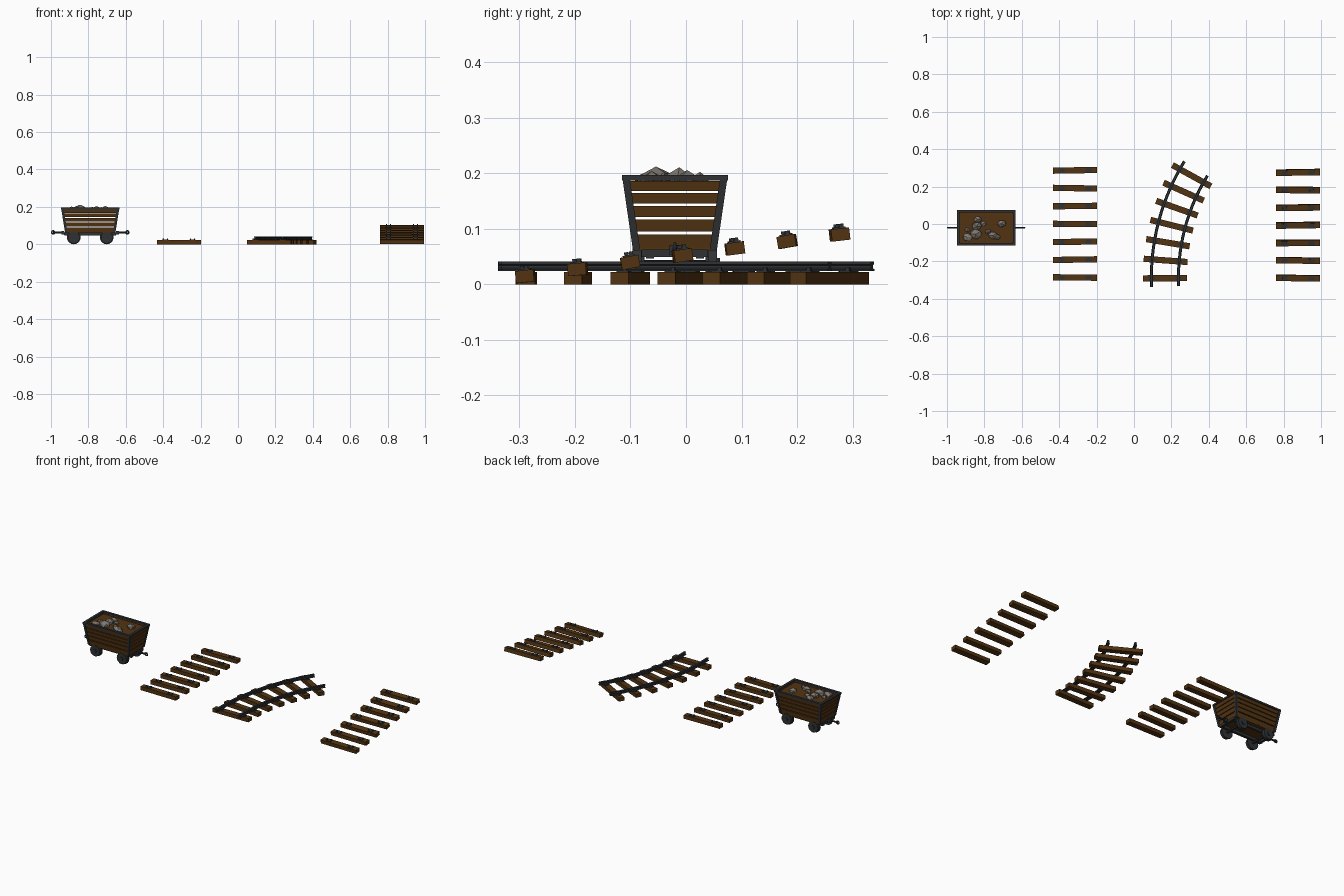
import bpy, bmesh, math, random
from mathutils import Matrix, Vector

if "Cube" in bpy.data.objects:
    bpy.data.objects.remove(bpy.data.objects["Cube"])

random.seed(4)


def material(name, rgb):
    m = bpy.data.materials.new(name)
    m.diffuse_color = (*rgb, 1)
    m.use_nodes = True
    m.node_tree.nodes["Principled BSDF"].inputs["Base Color"].default_value = m.diffuse_color
    return m


WOOD = material("brown wood", (0.085, 0.034, 0.006))
IRON = material("dark iron", (0.028, 0.031, 0.034))
STONE = material("grey stone", (0.21, 0.185, 0.16))


def finish(name, bm, mat, matrix=None):
    bmesh.ops.recalc_face_normals(bm, faces=bm.faces)
    me = bpy.data.meshes.new(name)
    bm.to_mesh(me)
    bm.free()
    me.materials.append(mat)
    ob = bpy.data.objects.new(name, me)
    bpy.context.collection.objects.link(ob)
    if matrix:
        ob.matrix_world = matrix
    return ob


def hexa(name, bottom, top, mat, matrix=None):
    """Six-sided block between two quads."""
    bm = bmesh.new()
    b = [bm.verts.new(p) for p in bottom]
    t = [bm.verts.new(p) for p in top]
    bm.faces.new(b)
    bm.faces.new(t)
    for i in range(4):
        j = (i + 1) % 4
        bm.faces.new((b[i], b[j], t[j], t[i]))
    return finish(name, bm, mat, matrix)


def rect(x0, x1, y0, y1, z):
    return [(x0, y0, z), (x1, y0, z), (x1, y1, z), (x0, y1, z)]


def box(name, c, s, mat, matrix=None):
    r = (c[0] - s[0] / 2, c[0] + s[0] / 2, c[1] - s[1] / 2, c[1] + s[1] / 2)
    return hexa(name, rect(*r, c[2] - s[2] / 2), rect(*r, c[2] + s[2] / 2), mat, matrix)


def rod(name, c, radius, length, axis, mat, sides, matrix):
    bm = bmesh.new()
    bmesh.ops.create_cone(bm, cap_ends=True, segments=sides, radius1=radius,
                          radius2=radius, depth=length)
    turn = Matrix.Rotation(math.pi / 2, 4, 'X' if axis == 'Y' else 'Y')
    bmesh.ops.transform(bm, matrix=Matrix.Translation(c) @ turn, verts=bm.verts)
    return finish(name, bm, mat, matrix)


# ---------------- mine cart ----------------
CART = Matrix.Translation((-0.79, -0.02, 0))


def hx(z):
    return 0.132 + (z - 0.065) / 0.13 * 0.021


def hy(z):
    return 0.073 + (z - 0.065) / 0.13 * 0.019


# plank walls, with open gaps between the boards
T = 0.008
for z0, z1 in ((0.066, 0.090), (0.095, 0.117), (0.121, 0.141), (0.145, 0.164), (0.168, 0.186)):
    for s in (-1, 1):
        hexa("side_plank", *[rect(-hx(z), hx(z), s * (hy(z) - T), s * hy(z), z) for z in (z0, z1)], WOOD, CART)
        hexa("end_plank", *[rect(s * (hx(z) - T), s * hx(z), T - hy(z), hy(z) - T, z) for z in (z0, z1)], WOOD, CART)

# iron corner posts
for sx in (-1, 1):
    for sy in (-1, 1):
        hexa("corner_post", *[rect(sx * (hx(z) - 0.010), sx * (hx(z) + 0.003),
                                   sy * (hy(z) - 0.010), sy * (hy(z) + 0.003), z)
                              for z in (0.062, 0.192)], IRON, CART)

# rim, floor and load bed
for s in (-1, 1):
    box("rim_side", (0, s * 0.0885, 0.192), (0.312, 0.014, 0.010), IRON, CART)
    box("rim_end", (s * 0.149, 0, 0.192), (0.014, 0.164, 0.010), IRON, CART)
box("cart_floor", (0, 0, 0.063), (0.264, 0.146, 0.006), WOOD, CART)
box("load_bed", (0, 0, 0.180), (0.286, 0.166, 0.004), WOOD, CART)

# underframe, axles and wheels
for s in (-1, 1):
    box("frame_beam", (0, s * 0.045, 0.054), (0.276, 0.014, 0.016), IRON, CART)
    box("buffer_beam", (s * 0.132, 0, 0.056), (0.014, 0.12, 0.014), IRON, CART)
    rod("axle", (s * 0.088, 0, 0.037), 0.007, 0.16, 'Y', IRON, 8, CART)
    for sy in (-1, 1):
        rod("wheel", (s * 0.088, sy * 0.068, 0.036), 0.032, 0.016, 'Y', IRON, 16, CART)
        rod("wheel_flange", (s * 0.088, sy * 0.058, 0.037), 0.037, 0.006, 'Y', IRON, 16, CART)
        rod("wheel_hub", (s * 0.088, sy * 0.077, 0.036), 0.011, 0.008, 'Y', IRON, 8, CART)
    # coupler with ring
    box("coupler_plate", (s * 0.146, 0, 0.062), (0.014, 0.020, 0.018), IRON, CART)
    rod("coupler_bar", (s * 0.168, 0, 0.064), 0.005, 0.06, 'X', IRON, 8, CART)
    bpy.ops.mesh.primitive_torus_add(major_segments=12, minor_segments=6, major_radius=0.0085,
                                     minor_radius=0.0035, rotation=(math.pi / 2, 0, 0),
                                     location=CART @ Vector((s * 0.198, 0, 0.064)))
    ring = bpy.context.object
    ring.name = "coupler_ring"
    ring.data.materials.append(IRON)

# stones: jittered, flattened, cut flat where they sit on the load
for x, y, r, top in ((-0.10, -0.052, 0.030, 0.204), (-0.055, -0.034, 0.034, 0.217),
                     (-0.05, 0.008, 0.030, 0.209), (-0.045, 0.045, 0.024, 0.203),
                     (-0.10, -0.012, 0.016, 0.196), (0.01, -0.022, 0.018, 0.199),
                     (0.035, -0.042, 0.027, 0.205), (0.08, 0.022, 0.027, 0.207),
                     (0.062, -0.05, 0.018, 0.198), (-0.015, 0.022, 0.018, 0.198)):
    bm = bmesh.new()
    bmesh.ops.create_icosphere(bm, subdivisions=1, radius=1)
    yaw = Matrix.Rotation(random.uniform(0, 6), 3, 'Z')
    for v in bm.verts:
        p = yaw @ v.co * random.uniform(0.82, 1.1)
        v.co = (x + p.x * r, y + p.y * r * 0.85, max(0.181, 0.184 + p.z * (top - 0.184)))
    finish("stone", bm, STONE, CART)

# ---------------- tracks ----------------
GAUGE = 0.0725


def sleeper(x, y, z, yaw, pitch):
    m = Matrix.Translation((x, y, z)) @ Matrix.Rotation(yaw, 4, 'Z') @ Matrix.Rotation(pitch, 4, 'X')
    box("sleeper", (0, 0, 0), (0.235, 0.033, 0.022), WOOD, m)
    for s in (-1, 1):
        box("rail_plate", (s * GAUGE, 0, 0.012), (0.032, 0.022, 0.003), IRON, m)
        for e in (-1, 1):
            box("spike", (s * GAUGE + e * 0.011, e * 0.004, 0.015), (0.006, 0.007, 0.008), IRON, m)


def jitter(deg):
    return math.radians(random.uniform(-deg, deg))


for i in range(7):
    # flat and rising sleeper rows
    sleeper(-0.316, -0.286 + i * 0.0955, 0.011, jitter(1.2), 0)
    sleeper(0.877, -0.289 + i * 0.0942, 0.0145 + i * 0.0125, jitter(1.2), math.radians(7.5) + jitter(3))

# curved track: arc about a centre on the right
R, CX, CY = 1.12, 1.285, -0.29


def on_arc(radius, a):
    return CX - radius * math.cos(a), CY + radius * math.sin(a)


for i in range(7):
    a = math.radians(29.3) * i / 6
    sleeper(*on_arc(R, a), 0.011, -a + jitter(1), 0)

# rails: I-shaped section swept along the arc
half = [(0.008, 0.024), (0.008, 0.027), (0.003, 0.029), (0.003, 0.034), (0.006, 0.036), (0.006, 0.041)]
section = half + [(-w, z) for w, z in reversed(half)]
for name, s in (("outer_rail", 1), ("inner_rail", -1)):
    bm = bmesh.new()
    rings = []
    for i in range(15):
        a = math.radians(-2.3 + 33.9 * i / 14)
        rings.append([bm.verts.new((*on_arc(R + s * GAUGE + w, a), z)) for w, z in section])
    n = len(section)
    for p, q in zip(rings, rings[1:]):
        for k in range(n):
            bm.faces.new((p[k], p[(k + 1) % n], q[(k + 1) % n], q[k]))
    bm.faces.new(rings[0])
    bm.faces.new(rings[-1])
    finish(name, bm, IRON)
